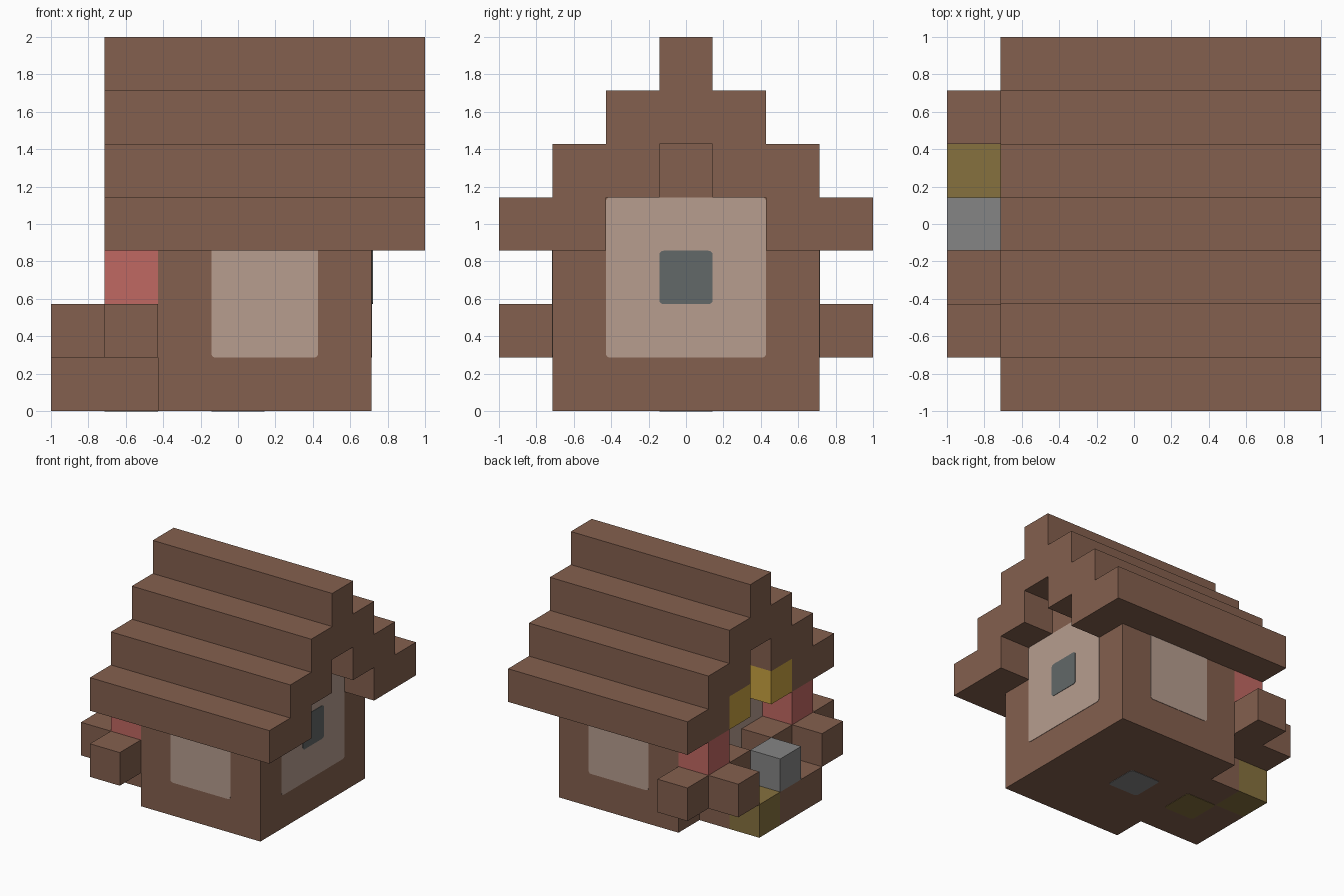
import bpy
import bmesh

cube = bpy.data.objects.get("Cube")
if cube:
    bpy.data.objects.remove(cube, do_unlink=True)

U = 2 / 7      # edge of one building block
MID = 3.5      # centre line in block counts


def material(name, rgb):
    lin = [((c / 255 + 0.055) / 1.055) ** 2.4 for c in rgb]
    m = bpy.data.materials.new(name)
    m.use_nodes = True
    m.diffuse_color = (*lin, 1)
    m.node_tree.nodes["Principled BSDF"].inputs["Base Color"].default_value = (*lin, 1)
    return m


WOOD = material("brown wood", (132, 96, 78))
PLASTER = material("beige plaster", (183, 157, 143))
GLASS = material("dark window", (98, 104, 104))
STONE = material("grey stone", (133, 133, 133))
RED = material("red", (192, 104, 98))
GOLD = material("gold", (200, 162, 65))
OLIVE = material("olive", (134, 113, 62))


def box(name, mat, lo, hi, round_axis=None):
    """Box between two corners in block counts; optional rounding of edges along one axis."""
    bm = bmesh.new()
    bmesh.ops.create_cube(bm, size=1)
    for v in bm.verts:
        p = [hi[k] if v.co[k] > 0 else lo[k] for k in range(3)]
        v.co = ((p[0] - MID) * U, (p[1] - MID) * U, p[2] * U)
    if round_axis is not None:
        edges = [e for e in bm.edges
                 if all(abs(e.verts[0].co[k] - e.verts[1].co[k]) < 1e-6
                        for k in range(3) if k != round_axis)]
        bmesh.ops.bevel(bm, geom=edges, offset=0.022, segments=3, profile=0.5, affect='EDGES')
    mesh = bpy.data.meshes.new(name)
    bm.to_mesh(mesh)
    bm.free()
    mesh.materials.append(mat)
    obj = bpy.data.objects.new(name, mesh)
    bpy.context.collection.objects.link(obj)
    return obj


def pair(name, mat, lo, hi, round_axis=None):
    """The box and its mirror image across the ridge line."""
    box("front_" + name, mat, lo, hi, round_axis)
    box("back_" + name, mat, (lo[0], 7 - hi[1], lo[2]), (hi[0], 7 - lo[1], hi[2]), round_axis)


# House body and the gable walls under the roof
box("house_walls", WOOD, (2, 1, 0), (6, 6, 3))
box("gable_lower", WOOD, (2, 2, 3), (6, 5, 4))
box("gable_upper", WOOD, (2, 3, 4), (6, 4, 5))

# Stepped roof
for step in range(2):
    pair(f"roof_step_{step + 1}", WOOD, (1, step, 3 + step), (7, step + 2, 4 + step))
box("roof_step_3", WOOD, (1, 2, 5), (7, 5, 6))
box("roof_ridge", WOOD, (1, 3, 6), (7, 4, 7))

# Plaster panels and the end window
T = 0.012
pair("plaster_panel", PLASTER, (3, 1 - T, 1), (5, 1 + T, 3.2), 1)
box("right_end_plaster", PLASTER, (6 - T, 2, 1), (6 + T, 5, 4), 0)
box("left_end_plaster", PLASTER, (2 - T, 2, 1), (2 + T, 5, 4), 0)
box("end_window", GLASS, (6, 3, 2), (6 + 2 * T, 4, 3), 0)

# Porch floor, steps and inlays
box("porch_floor", WOOD, (0, 2, 0), (2, 4, 1))
box("porch_floor_back", WOOD, (1, 4, 0), (2, 5, 1))
box("porch_olive_block", OLIVE, (0, 4, 0), (1, 5, 1))
box("porch_stone", STONE, (0, 3, 1), (1, 4, 2))
box("floor_olive_inlay", OLIVE, (1, 3, -0.01), (2, 4, 0.01), 2)
box("floor_stone_inlay", STONE, (3, 3, -0.01), (4, 4, 0.01), 2)

# Porch rails, posts and gable ornaments
pair("porch_rail", WOOD, (1, 0, 1), (2, 3, 2))
pair("rail_end", WOOD, (0, 1, 1), (1, 2, 2))
pair("red_post", RED, (1, 1, 2), (2, 2, 3))
pair("gold_ornament", GOLD, (1, 2, 3), (2, 3, 4))
